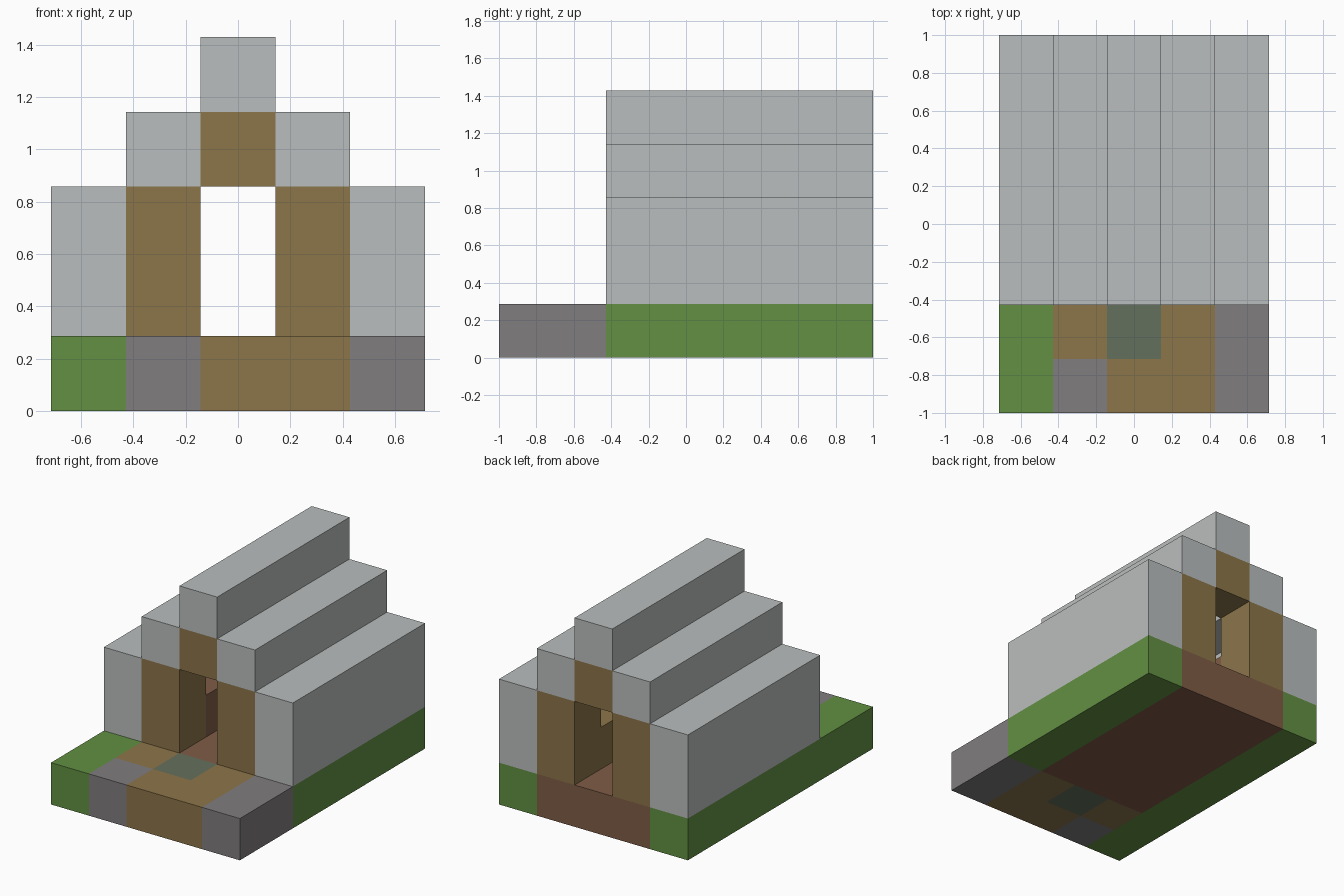
import bpy

# Remove only the default cube
cube = bpy.data.objects.get("Cube")
if cube:
    bpy.data.objects.remove(cube, do_unlink=True)

UNIT = 2 / 7          # edge of one building block
NX, NY = 5, 7         # footprint in blocks


def material(name, rgb):
    """Flat material from an sRGB 0-255 colour."""
    lin = [((c / 255 + 0.055) / 1.055) ** 2.4 for c in rgb] + [1.0]
    mat = bpy.data.materials.new(name)
    mat.use_nodes = True
    mat.diffuse_color = lin
    bsdf = mat.node_tree.nodes["Principled BSDF"]
    bsdf.inputs["Base Color"].default_value = lin
    bsdf.inputs["Roughness"].default_value = 0.9
    return mat


GRASS = material("grass green", (98, 144, 66))
STONE = material("stone grey", (128, 125, 126))
EARTH = material("path brown", (140, 117, 74))
MOSS = material("mossy teal", (100, 112, 92))
CLAY = material("red brown", (128, 92, 71))
ROOF = material("pale grey", (186, 190, 189))


def block(name, mat, lo, hi):
    """Box spanning grid cells lo (inclusive) to hi (exclusive)."""
    bpy.ops.mesh.primitive_cube_add(size=1)
    obj = bpy.context.object
    obj.name = name
    offset = (NX / 2, NY / 2, 0)
    centre = [((a + b) / 2 - o) * UNIT for a, b, o in zip(lo, hi, offset)]
    size = [(b - a) * UNIT for a, b in zip(lo, hi)]
    for v in obj.data.vertices:
        v.co = [c + s * k for c, s, k in zip(centre, size, v.co)]
    obj.data.materials.append(mat)
    return obj


# Ground layer
block("right_grass_strip", GRASS, (0, 0, 0), (1, 7, 1))
block("left_grass_strip", GRASS, (4, 2, 0), (5, 7, 1))
block("corner_stone", STONE, (4, 0, 0), (5, 2, 1))
block("yard_stone", STONE, (1, 0, 0), (2, 1, 1))
block("front_path", EARTH, (2, 0, 0), (4, 1, 1))
block("doorstep", MOSS, (2, 1, 0), (3, 2, 1))
block("house_floor", CLAY, (1, 2, 0), (4, 7, 1))

# Mirrored pairs: side walls, roof steps, path beside the doorstep, door posts
for side, outer, inner in (("right", 0, 1), ("left", 4, 3)):
    block(side + "_wall", ROOF, (outer, 2, 1), (outer + 1, 7, 3))
    block(side + "_roof_step", ROOF, (inner, 2, 3), (inner + 1, 7, 4))
    block(side + "_path", EARTH, (inner, 1, 0), (inner + 1, 2, 1))
    for end, y in (("front", 2), ("back", 6)):
        block(f"{end}_{side}_door_post", EARTH, (inner, y, 1), (inner + 1, y + 1, 3))

# Benches along the inside walls
block("right_bench", CLAY, (1, 3, 1), (2, 6, 2))
block("left_bench", EARTH, (3, 3, 1), (4, 6, 2))

# Lintels and roof ridge
for end, y in (("front", 2), ("back", 6)):
    block(end + "_lintel", EARTH, (2, y, 3), (3, y + 1, 4))
block("roof_ridge", ROOF, (2, 2, 4), (3, 7, 5))
